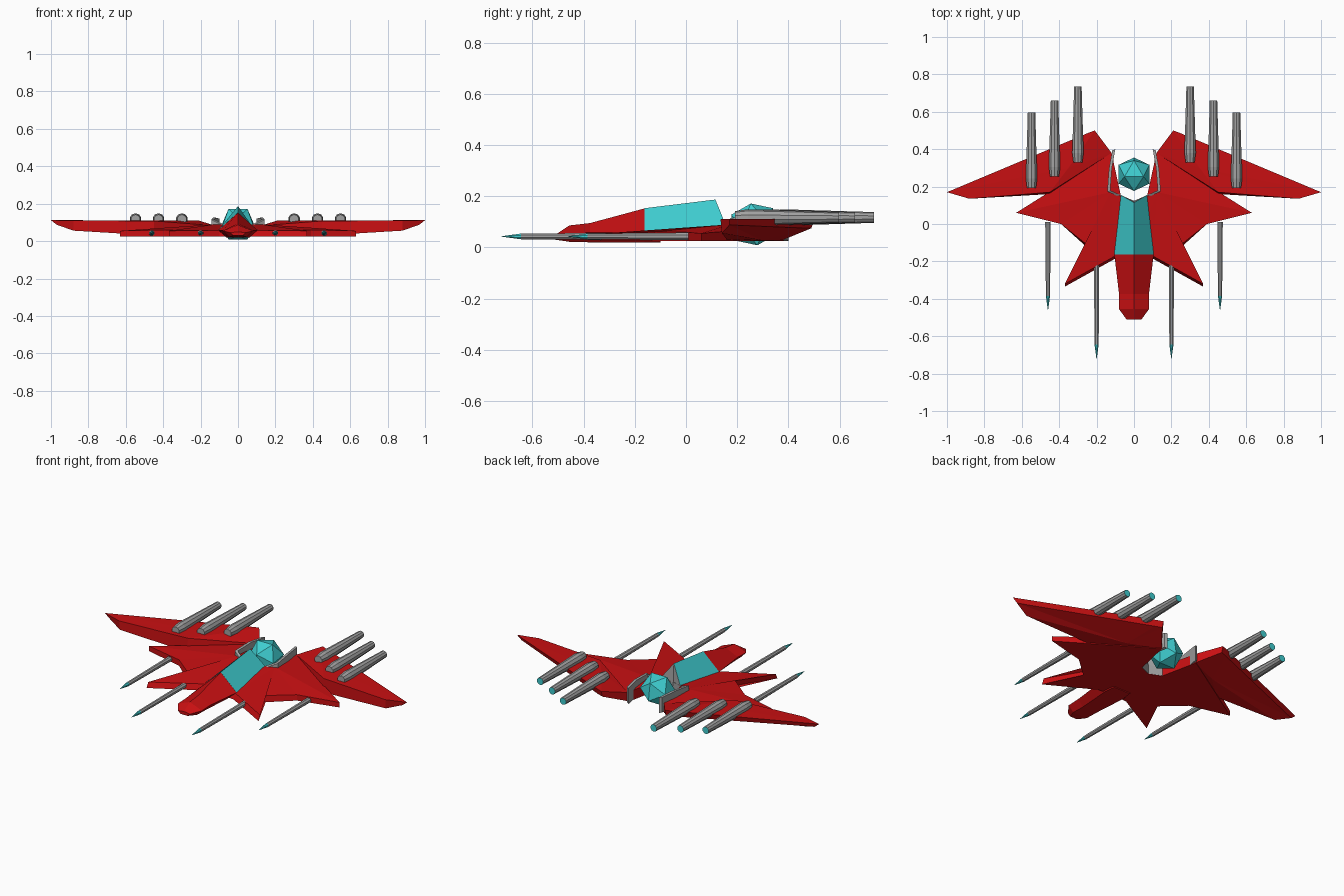
import bpy, bmesh, math
from mathutils import Vector, Matrix

if "Cube" in bpy.data.objects:
    bpy.data.objects.remove(bpy.data.objects["Cube"])


def material(name, rgb):
    m = bpy.data.materials.new(name)
    m.diffuse_color = (*rgb, 1)
    m.use_nodes = True
    m.node_tree.nodes["Principled BSDF"].inputs["Base Color"].default_value = m.diffuse_color
    return m


RED = material("hull red", (0.58, 0.005, 0.006))
CYAN = material("glass cyan", (0.05, 0.62, 0.64))
GREY = material("metal grey", (0.36, 0.36, 0.36))


def finish(name, bm, mats, rule=None, mirror=False):
    bmesh.ops.recalc_face_normals(bm, faces=bm.faces)
    bm.normal_update()
    if rule:
        for f in bm.faces:
            f.material_index = rule(f)
    me = bpy.data.meshes.new(name)
    bm.to_mesh(me)
    bm.free()
    ob = bpy.data.objects.new(name, me)
    for m in mats:
        me.materials.append(m)
    bpy.context.collection.objects.link(ob)
    if mirror:
        ob.modifiers.new("Mirror", 'MIRROR')
    return ob


def slab(name, top, bottom, hub_top, hub_bottom, mats):
    """Closed plate: two matching outlines, each fanned from a hub point."""
    bm = bmesh.new()
    n = len(top)
    t = [bm.verts.new(p) for p in top]
    b = [bm.verts.new(p) for p in bottom]
    ht, hb = bm.verts.new(hub_top), bm.verts.new(hub_bottom)
    for i in range(n):
        j = (i + 1) % n
        bm.faces.new((ht, t[i], t[j]))
        bm.faces.new((hb, b[j], b[i]))
        bm.faces.new((t[i], b[i], b[j], t[j]))
    return finish(name, bm, mats, mirror=True)


def loft(bm, sections):
    rings = [[bm.verts.new(p) for p in s] for s in sections]
    n = len(rings[0])
    for a, b in zip(rings, rings[1:]):
        for i in range(n):
            bm.faces.new((a[i], a[(i + 1) % n], b[(i + 1) % n], b[i]))
    bm.faces.new(rings[0])
    bm.faces.new(rings[-1])


def tube(name, x, z, profile, sides, rule):
    """Turned part along y from (y, radius) pairs."""
    bm = bmesh.new()
    loft(bm, [[(x + r * math.cos(2 * math.pi * (k + .5) / sides), y,
                z + r * math.sin(2 * math.pi * (k + .5) / sides)) for k in range(sides)]
              for y, r in profile])
    return finish(name, bm, [GREY, CYAN], rule)


# star-shaped front wing, fanned from the corner beside the canopy
star = [(.07, .15, .085), (0, .12, .085), (0, -.16, .06), (.1, -.17, .058), (.37, -.32, .055),
        (.24, -.12, .06), (.39, 0, .06), (.63, .06, .055), (.12, .38, .082)]
slab("front_wing", star, [(x, y - (.015 if y < -.1 else 0), .025) for x, y, z in star],
     (.125, .17, .09), (.125, .17, .025), [RED])

# swept rear wing
rear_top = [(.21, .5, .11), (.245, .487, .11), (1, .17, .112), (.88, .135, .11),
            (.45, .17, .108), (.12, .38, .082)]
rear_low = [(.21, .49, .075), (.25, .475, .075), (.97, .17, .088), (.88, .14, .056),
            (.45, .16, .03), (.12, .375, .028)]
slab("rear_wing", rear_top, rear_low, (.35, .3, .11), (.3, .3, .027), [RED])


# nose: lofted ridge-backed sections
def section(y, hw, ridge, side, low):
    return [(0, y, ridge), (hw, y, side), (hw * .6, y, low), (-hw * .6, y, low), (-hw, y, side)]


bm = bmesh.new()
loft(bm, [section(-.51, .04, .05, .045, .03), section(-.455, .08, .086, .055, .022),
          section(-.375, .08, .095, .058, .02), section(-.163, .105, .152, .058, .02),
          section(-.1, .09, .13, .06, .02)])
finish("nose", bm, [RED])

# canopy: ridged glass with a grey notched rear wall
bm = bmesh.new()
front = [(0, -.163, .153), (.106, -.163, .058), (0, -.163, .05), (-.106, -.163, .058)]
back = [(0, .115, .187), (.07, .155, .088), (0, .122, .04), (-.07, .155, .088)]
loft(bm, [front, back])
bmesh.ops.connect_verts(bm, verts=[v for v in bm.verts if v.co.y > 0 and abs(v.co.x) < .01])
finish("canopy", bm, [CYAN, GREY], lambda f: int(f.calc_center_median().y > .1))

# grey cradle lining the core bay
path = [(0, .124, .08), (.07, .154, .086), (.127, .18, .115), (.118, .3, .125), (.1, .4, .12)]
bm = bmesh.new()
loft(bm, [[(x, y, z), (x + .016, y - .006, z), (x + .016, y - .006, .03), (x, y, .026)]
          for x, y, z in path])
finish("core_cradle", bm, [GREY], mirror=True)

# icosahedral core, one face up and slightly tipped backwards
bm = bmesh.new()
bmesh.ops.create_icosphere(bm, subdivisions=1, radius=.097)
bm.normal_update()
bm.faces.ensure_lookup_table()
f = bm.faces[0]
spin = f.normal.rotation_difference(Vector((0, 0, 1))).to_matrix()
p = spin @ f.verts[0].co
turn = Matrix.Rotation(math.pi / 2 - math.atan2(p.y, p.x), 3, 'Z')
tip = Matrix.Rotation(math.radians(-12), 3, 'X')
bm.transform((tip @ turn @ spin).to_4x4())
bm.transform(Matrix.Translation((0, .266, .09)))
finish("power_core", bm, [CYAN])

for side, s in (("right", 1), ("left", -1)):
    # engine tubes with glowing rear caps
    for i, (x, y) in enumerate(((.30, .33), (.425, .255), (.548, .192))):
        tube(f"{side}_engine_{i + 1}", s * x, .117,
             [(y, .025), (y + .05, .032), (y + .405, .021)], 10,
             lambda f: int(f.normal.y > .9))
    # guns with pointed tips
    for i, (x, y, end) in enumerate(((.2, -.72, -.15), (.46, -.46, .01))):
        tube(f"{side}_gun_{i + 1}", s * x, .043,
             [(y, .001), (y + .075, .012), (end, .016)], 8,
             lambda f, y=y: int(f.calc_center_median().y < y + .07))
